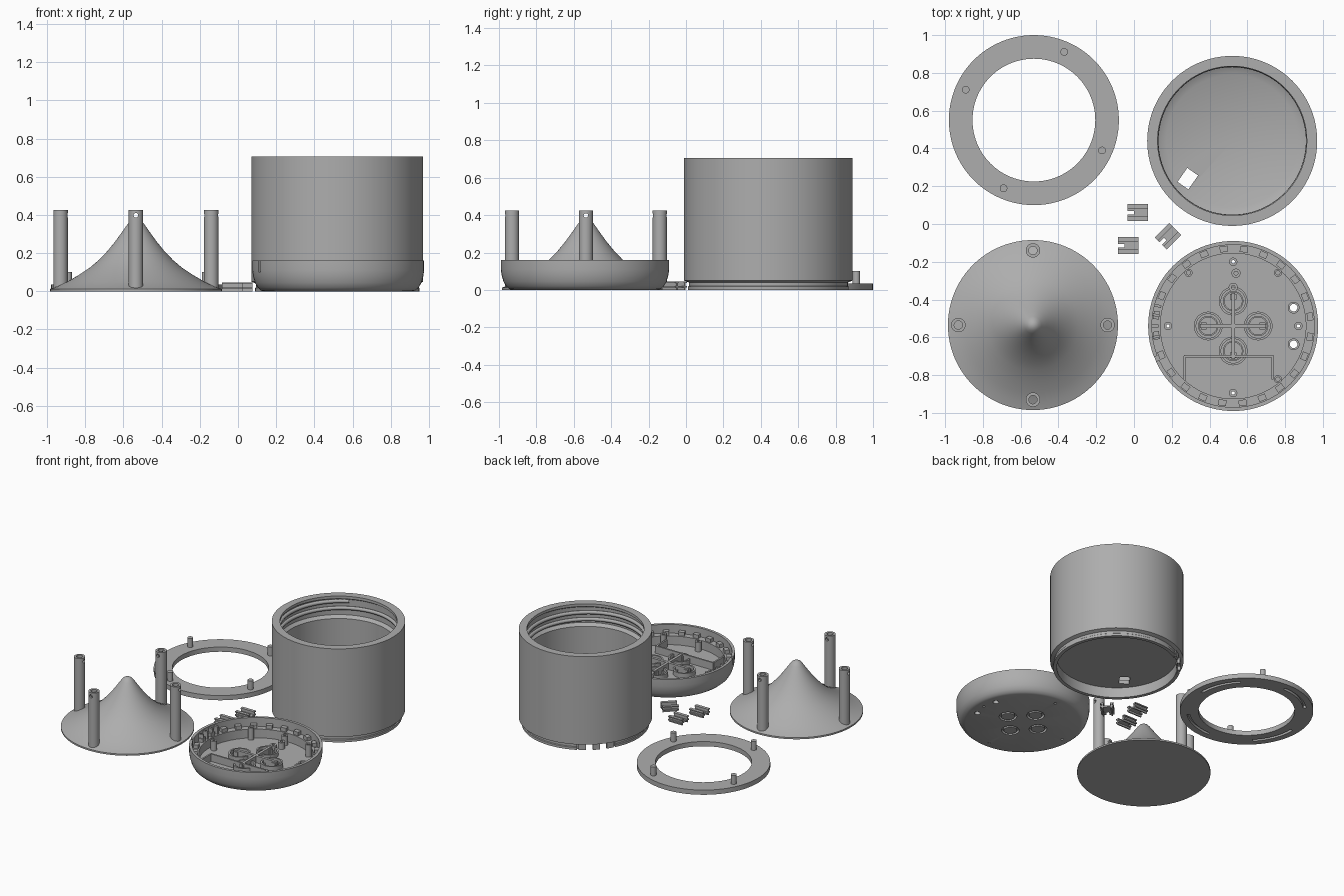
import bpy, bmesh, math
from math import cos, sin, radians, tau
from mathutils import Matrix, Vector

cube = bpy.data.objects.get("Cube")
if cube:
    bpy.data.objects.remove(cube, do_unlink=True)

grey = bpy.data.materials.new("plain grey")
grey.use_nodes = True
colour = (0.42, 0.42, 0.42, 1)
grey.diffuse_color = colour
grey.node_tree.nodes["Principled BSDF"].inputs["Base Color"].default_value = colour


def finish(name, bm):
    bmesh.ops.recalc_face_normals(bm, faces=bm.faces)
    mesh = bpy.data.meshes.new(name)
    bm.to_mesh(mesh)
    bm.free()
    mesh.materials.append(grey)
    obj = bpy.data.objects.new(name, mesh)
    bpy.context.collection.objects.link(obj)
    return obj


def smooth(obj):
    bpy.ops.object.select_all(action='DESELECT')
    obj.select_set(True)
    bpy.context.view_layer.objects.active = obj
    bpy.ops.object.shade_smooth_by_angle(angle=radians(30))


def lathe(name, profile, at, steps=96, start=0, sweep=360):
    """Turn a closed (radius, z) outline around a vertical axis."""
    bm = bmesh.new()
    vs = [bm.verts.new((r * cos(radians(start)), r * sin(radians(start)), z)) for r, z in profile]
    edges = [bm.edges.new((vs[i], vs[(i + 1) % len(vs)])) for i in range(len(vs))]
    bmesh.ops.spin(bm, geom=vs + edges, axis=(0, 0, 1), cent=(0, 0, 0), angle=radians(sweep), steps=steps)
    bmesh.ops.remove_doubles(bm, verts=bm.verts, dist=0.0001)
    bmesh.ops.dissolve_degenerate(bm, edges=bm.edges, dist=0.00001)
    loose = [e for e in bm.edges if not e.link_faces]
    bmesh.ops.delete(bm, geom=loose, context='EDGES')
    if sweep < 360:
        bmesh.ops.holes_fill(bm, edges=bm.edges, sides=0)
    bmesh.ops.translate(bm, verts=bm.verts, vec=(at[0], at[1], 0))
    obj = finish(name, bm)
    smooth(obj)
    return obj


def tube(name, at, outer, inner, z0, z1, steps=32):
    return lathe(name, [(inner, z0), (outer, z0), (outer, z1), (inner, z1)], at, steps)


def rod(name, at, r, z0, z1, steps=32):
    return tube(name, at, r, 0, z0, z1, steps)


def box(name, at, size, z0, z1, turn=0):
    bm = bmesh.new()
    m = (Matrix.Translation((at[0], at[1], (z0 + z1) / 2)) @ Matrix.Rotation(radians(turn), 4, 'Z')
         @ Matrix.Diagonal((size[0], size[1], z1 - z0, 1)))
    bmesh.ops.create_cube(bm, size=1, matrix=m)
    return finish(name, bm)


def polar(c, r, deg):
    return c[0] + r * cos(radians(deg)), c[1] + r * sin(radians(deg))


def cut(obj, cutters):
    for c in cutters:
        mod = obj.modifiers.new("cut", 'BOOLEAN')
        mod.operation, mod.solver, mod.object = 'DIFFERENCE', 'EXACT', c
    deps = bpy.context.evaluated_depsgraph_get()
    mesh = bpy.data.meshes.new_from_object(obj.evaluated_get(deps))
    obj.modifiers.clear()
    obj.data = mesh
    for c in cutters:
        bpy.data.objects.remove(c, do_unlink=True)
    smooth(obj)


# Flat ring with pegs and arc slots in the underside
RING = (-0.53, 0.55)
ring = tube("flat_ring", RING, 0.45, 0.325, 0, 0.035, 96)
slot = [(0.385, -0.01), (0.405, -0.01), (0.405, 0.02), (0.385, 0.02)]
cut(ring, [lathe("slot_cutter", slot, RING, 16, a, 44) for a in range(0, 360, 90)])
for a in range(66, 426, 90):
    rod("ring_peg", polar(RING, 0.395, a), 0.02, 0.02, 0.1)

# Concave cone on a disc, with four hollow posts
CONE = (-0.535, -0.535)
lathe("cone_plate", [(0, 0), (0.45, 0), (0.45, 0.012), (0.41, 0.026), (0.36, 0.05), (0.30, 0.085),
                     (0.24, 0.125), (0.195, 0.163), (0.15, 0.21), (0.11, 0.259), (0.075, 0.307),
                     (0.045, 0.35), (0.03, 0.368), (0.015, 0.377), (0, 0.38)], CONE)
for a in range(0, 360, 90):
    at = polar(CONE, 0.395, a)
    post = tube("hollow_post", at, 0.038, 0.022, 0.01, 0.425)
    bm = bmesh.new()
    place = (Matrix.Translation((at[0], at[1], 0.398)) @ Matrix.Rotation(radians(a), 4, 'Z')
             @ Matrix.Rotation(radians(90), 4, 'Y'))
    bmesh.ops.create_cone(bm, cap_ends=True, segments=16, radius1=0.012, radius2=0.012, depth=0.2, matrix=place)
    cut(post, [finish("pin_cutter", bm)])

# Tall can with recessed base and skirt
CAN = (0.52, 0.44)
can = lathe("can_body", [(0, 0.075), (0.405, 0.075), (0.405, 0), (0.43, 0), (0.43, 0.018), (0.425, 0.022),
                         (0.425, 0.04), (0.45, 0.05), (0.45, 0.705), (0.395, 0.705), (0.395, 0.685),
                         (0.41, 0.675), (0.41, 0.56), (0.39, 0.54), (0.39, 0.12), (0.35, 0.1), (0, 0.1)], CAN)
gap = polar(CAN, 0.43, 135)
cut(can, [box("window_cutter", (0.285, 0.24), (0.07, 0.09), 0.03, 0.2, -35),
          box("gap_cutter", gap, (0.07, 0.26), -0.02, 0.042, 135)])
for a in (122, 135, 148):
    box("can_tab", polar(CAN, 0.42, a), (0.018, 0.05), 0, 0.08, a)

# Helical thread inside the mouth
curve = bpy.data.curves.new("can_thread", 'CURVE')
curve.dimensions = '3D'
curve.bevel_depth, curve.bevel_resolution = 0.014, 1
spline = curve.splines.new('POLY')
spline.points.add(149)
for i, p in enumerate(spline.points):
    a = 2 + i / 149 * 1.75 * tau
    p.co = (CAN[0] + 0.405 * cos(a), CAN[1] + 0.405 * sin(a), 0.665 - 0.09 * i / 149, 1)
thread = bpy.data.objects.new("can_thread", curve)
curve.materials.append(grey)
bpy.context.collection.objects.link(thread)

# Round-bottomed tray
TRAY = (0.525, -0.54)
tray = lathe("tray_shell", [(0, 0), (0.39, 0), (0.405, 0.005), (0.422, 0.02), (0.436, 0.045), (0.446, 0.08),
                            (0.45, 0.11), (0.45, 0.16), (0.43, 0.16), (0.43, 0.095), (0.385, 0.095),
                            (0.385, 0.03), (0, 0.03)], TRAY)
post_spots = [(0, 0.34), (0, -0.355), (-0.345, 0), (0.345, 0)]
hole_spots = [(0.32, 0.097), (0.32, -0.097)]


def in_tray(p):
    return TRAY[0] + p[0], TRAY[1] + p[1]


cutters = [rod("hole_cutter", in_tray(p), 0.009, -0.05, 0.08, 16) for p in post_spots]
cutters += [rod("hole_cutter", in_tray(p), 0.02, -0.05, 0.08, 24) for p in hole_spots]
cutters += [tube("groove_cutter", polar(TRAY, 0.132, a), 0.06, 0.045, -0.02, 0.02) for a in range(0, 360, 90)]
cutters += [box("notch_cutter", polar(TRAY, 0.44, 203), (0.08, 0.025), 0.1, 0.2, 203)]
cut(tray, cutters)

# Posts and sleeves on the tray floor
for p in post_spots:
    tube("tray_post", in_tray(p), 0.022, 0.009, 0.025, 0.1, 24)
for p in hole_spots:
    tube("hole_sleeve", in_tray(p), 0.031, 0.02, 0.025, 0.075, 24)
for p in [(0.015, 0.28), (0, 0.205)]:
    tube("small_post", in_tray(p), 0.024, 0.01, 0.025, 0.08, 24)
for a in (50, 130, 310):
    tube("screw_post", polar(TRAY, 0.368, a), 0.021, 0.011, 0.025, 0.12, 24)

# Four round seats joined by a cross
for a in range(0, 360, 90):
    seat = polar(TRAY, 0.132, a)
    tube("seat_ring", seat, 0.076, 0.064, 0.025, 0.065, 40)
    tube("seat_inner_ring", seat, 0.054, 0.046, 0.025, 0.05, 40)
    box("seat_lug", polar(TRAY, 0.155, a), (0.03, 0.035), 0.025, 0.07, a)
box("cross_bar", TRAY, (0.35, 0.02), 0.025, 0.08)
box("cross_bar", TRAY, (0.02, 0.35), 0.025, 0.081)

# Partition wall and rim teeth
box("partition_front", (0.5, -0.7), (0.47, 0.012), 0.025, 0.085)
for x, y in ((0.267, -0.765), (0.733, -0.758)):
    box("partition_side", (x, y), (0.012, 0.13), 0.025, 0.085)
for i in range(24):
    box("rim_tooth", polar(TRAY, 0.41, i * 15 + 7), (0.032, 0.042), 0.085, 0.122, i * 15 + 7)
for a in (165, 172, 180, 188):
    box("cable_guide", polar(TRAY, 0.412, a), (0.035, 0.014), 0.085, 0.15, a)

# Three small loose clips: notched base, two ribs, split upper flanges
for at, turn in (((0.02, 0.06), 0), ((-0.03, -0.115), 0), ((0.18, -0.065), 45)):
    base = box("clip_base", at, (0.11, 0.09), 0.012, 0.022, turn)
    cut(base, [box("clip_notch_cutter", polar(at, 0.045, turn + 180), (0.05, 0.02), -0.1, 0.1, turn)])
    for side in (1, -1):
        box("clip_rib", polar(at, 0.03, turn + 90 * side), (0.11, 0.01), 0, 0.045, turn)
        box("clip_flange", polar(at, 0.033, turn + 90 * side), (0.11, 0.024), 0.037, 0.045, turn)
